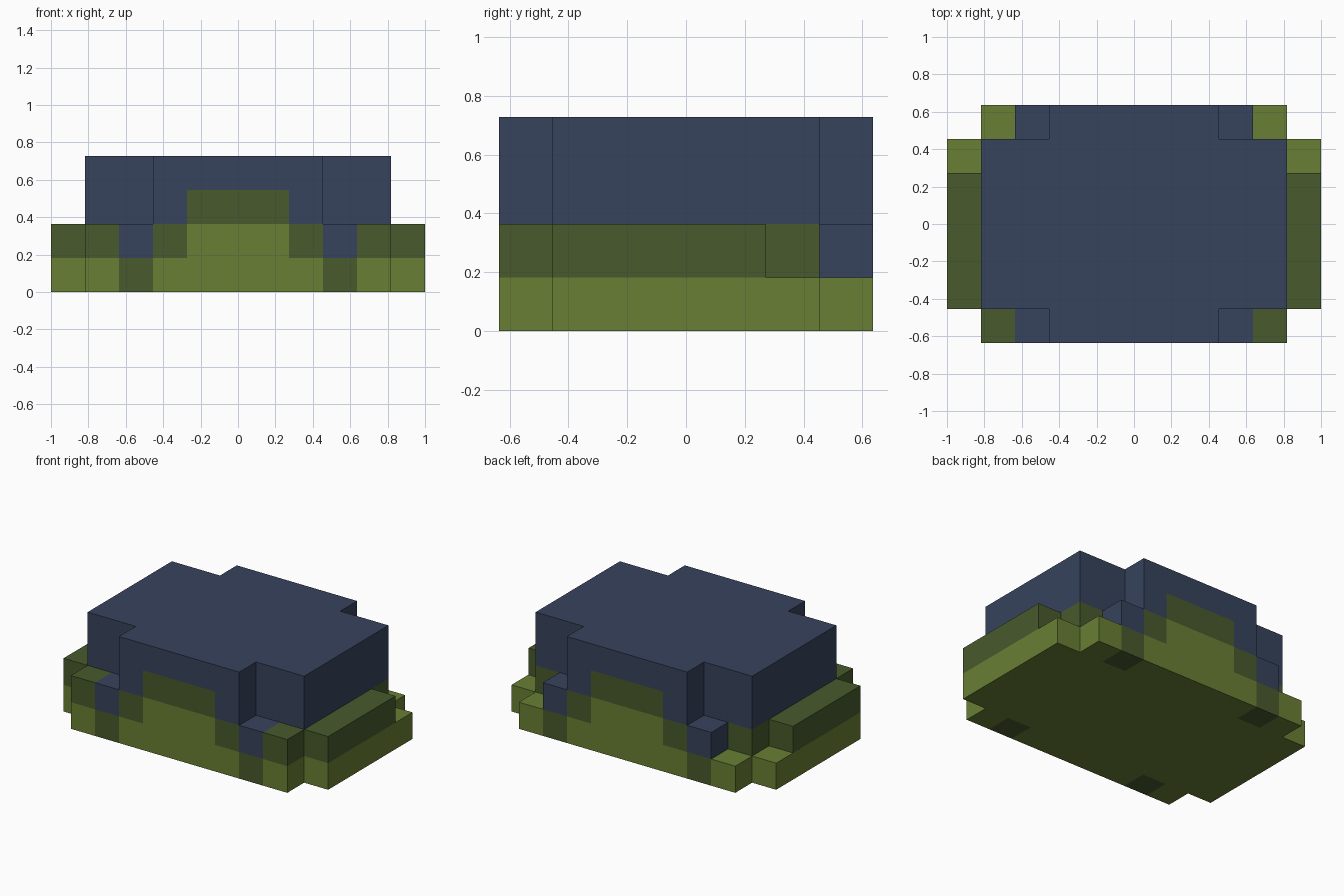
import bpy
import bmesh
from mathutils import Vector

if "Cube" in bpy.data.objects:
    bpy.data.objects.remove(bpy.data.objects["Cube"])

U = 2 / 11  # one block


def material(name, srgb):
    m = bpy.data.materials.new(name)
    lin = [((c / 255 + 0.055) / 1.055) ** 2.4 for c in srgb]
    m.diffuse_color = (*lin, 1)
    m.use_nodes = True
    m.node_tree.nodes["Principled BSDF"].inputs["Base Color"].default_value = m.diffuse_color
    return m


NAVY = material("navy_blue", (55, 67, 92))
LIGHT = material("light_olive", (105, 127, 52))
DARK = material("dark_olive", (72, 90, 44))


def prism(name, points, lo, hi, mat, plane="XY", mirror=""):
    """Extrude an outline (in blocks): XY outlines rise in z, XZ outlines run along y."""
    bm = bmesh.new()

    def at(a, b, h):
        return Vector((a, b, h) if plane == "XY" else (a, h, b)) * U

    face = bm.faces.new([bm.verts.new(at(a, b, lo)) for a, b in points])
    ext = bmesh.ops.extrude_face_region(bm, geom=[face])
    verts = [v for v in ext["geom"] if isinstance(v, bmesh.types.BMVert)]
    bmesh.ops.translate(bm, verts=verts, vec=at(0, 0, hi - lo))
    bmesh.ops.recalc_face_normals(bm, faces=bm.faces)
    me = bpy.data.meshes.new(name)
    bm.to_mesh(me)
    bm.free()
    me.materials.append(mat)
    ob = bpy.data.objects.new(name, me)
    bpy.context.collection.objects.link(ob)
    if mirror:
        mod = ob.modifiers.new("mirror", "MIRROR")
        mod.use_axis = ["X" in mirror, "Y" in mirror, False]
        mod.use_mirror_merge = False
    return ob


def rect(x0, x1, y0, y1):
    return [(x0, y0), (x1, y0), (x1, y1), (x0, y1)]


# Centre section: stepped light body, dark band, navy cap, running front to back
prism("centre_body", [(-2.5, 0), (2.5, 0), (2.5, 1), (1.5, 1), (1.5, 2),
                      (-1.5, 2), (-1.5, 1), (-2.5, 1)], -3.5, 3.5, LIGHT, "XZ")
prism("centre_band_top", rect(-1.5, 1.5, 2, 3), -3.5, 3.5, DARK, "XZ")
prism("centre_band_side", rect(1.5, 2.5, 1, 2), -3.5, 3.5, DARK, "XZ", "X")
prism("centre_cap", [(1.5, 2), (2.5, 2), (2.5, 4), (-2.5, 4), (-2.5, 2),
                     (-1.5, 2), (-1.5, 3), (1.5, 3)], -3.5, 3.5, NAVY, "XZ")

# Side sections
prism("side_base", [(2.5, -2.5), (3.5, -2.5), (3.5, -3.5), (4.5, -3.5),
                    (4.5, -2.5), (5.5, -2.5), (5.5, 2.5), (4.5, 2.5),
                    (4.5, 3.5), (3.5, 3.5), (3.5, 2.5), (2.5, 2.5)],
      0, 1, LIGHT, mirror="X")
prism("side_upper", [(2.5, -2.5), (3.5, -2.5), (3.5, -3.5), (4.5, -3.5),
                     (4.5, -2.5), (5.5, -2.5), (5.5, 1.5), (4.5, 1.5),
                     (4.5, 2.5), (2.5, 2.5)], 1, 2, DARK, mirror="X")
prism("side_cap", rect(2.5, 4.5, -2.5, 2.5), 2, 4, NAVY, mirror="X")

# Four corner columns: dark foot with a navy block on it
prism("column_foot", rect(2.5, 3.5, -3.5, -2.5), 0, 1, DARK, mirror="XY")
prism("column_block", rect(2.5, 3.5, -3.5, -2.5), 1, 2, NAVY, mirror="XY")
